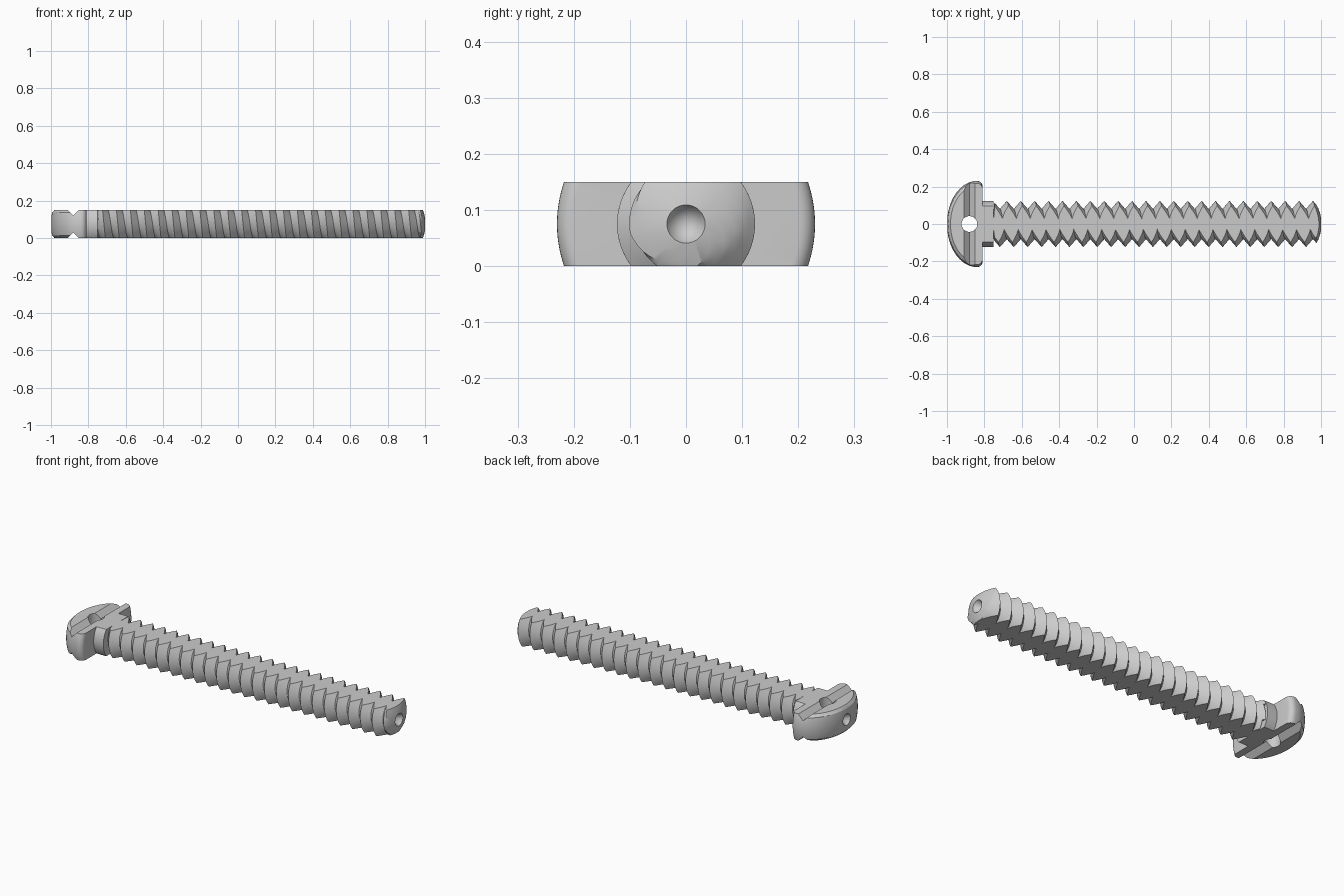
import bpy, bmesh
from math import sin, cos, pi, radians, sqrt
from mathutils import Matrix

if "Cube" in bpy.data.objects:
    bpy.data.objects.remove(bpy.data.objects["Cube"])

THICK, MID = 0.15, 0.075      # height between the flats, axis height
PITCH, CREST, ROOT = 0.0744, 0.123, 0.08
NECK_END, HOLE_X, HOLE_R = -0.75, -0.88, 0.034

steel = bpy.data.materials.new("steel grey")
steel.use_nodes = True
grey = (0.6, 0.6, 0.6, 1)
steel.diffuse_color = grey
steel.node_tree.nodes["Principled BSDF"].inputs["Base Color"].default_value = grey


def finish(bm, name):
    bmesh.ops.recalc_face_normals(bm, faces=bm.faces[:])
    mesh = bpy.data.meshes.new(name)
    bm.to_mesh(mesh)
    bm.free()
    mesh.materials.append(steel)
    ob = bpy.data.objects.new(name, mesh)
    bpy.context.collection.objects.link(ob)
    return ob


def smooth(ob):
    """Smooth the curved faces, keep machined edges sharp."""
    bpy.ops.object.select_all(action='DESELECT')
    ob.select_set(True)
    bpy.context.view_layer.objects.active = ob
    bpy.ops.object.shade_smooth_by_angle(angle=radians(32))


def layers(name, outlines):
    """Solid lofted through closed outlines of 3D points."""
    bm = bmesh.new()
    rings = [[bm.verts.new(p) for p in o] for o in outlines]
    n = len(rings[0])
    for a, b in zip(rings, rings[1:]):
        for i in range(n):
            k = (i + 1) % n
            bm.faces.new((a[i], a[k], b[k], b[i]))
    bm.faces.new(rings[0])
    bm.faces.new(rings[-1])
    return finish(bm, name)


def turned(name, profile, n=96):
    """Solid of revolution round the bolt axis from (x, radius) points."""
    return layers(name, [[(x, r * cos(2 * pi * i / n), MID + r * sin(2 * pi * i / n))
                          for i in range(n)] for x, r in profile])


def cone(name, r1, r2, depth, matrix, n=48):
    bm = bmesh.new()
    bmesh.ops.create_cone(bm, cap_ends=True, segments=n, radius1=r1, radius2=r2,
                          depth=depth, matrix=matrix)
    return finish(bm, name)


def cut(target, tool, op='DIFFERENCE'):
    mod = target.modifiers.new(op.title(), 'BOOLEAN')
    mod.operation, mod.solver, mod.object = op, 'EXACT', tool
    dg = bpy.context.evaluated_depsgraph_get()
    mesh = bpy.data.meshes.new_from_object(target.evaluated_get(dg))
    target.modifiers.remove(mod)
    target.data = mesh
    bpy.data.objects.remove(tool)


def threaded_shank(n=72, steps=8, turns=27):
    """Right-hand helical ridge with a domed tip, flattened above and below."""
    bm = bmesh.new()
    start = 0.957 - 25 * PITCH
    grid = []
    for i in range(n):
        a = 2 * pi * i / n
        col = []
        for j in range(turns * steps + 1):
            x = start + (j / steps + i / n) * PITCH
            r = ROOT + (CREST - ROOT) * abs((j % steps) * 2 / steps - 1)
            if x <= NECK_END:
                x, r = NECK_END, ROOT
            x = min(x, 1)
            r = min(r, sqrt(HOLE_R ** 2 + (1 - x) / 2.5))
            col.append(bm.verts.new((x, r * cos(a), MID + r * sin(a))))
        grid.append(col)
    # the last column joins the first, one pitch further on
    columns = grid + [grid[0][steps:]]
    for a, b in zip(columns, columns[1:]):
        for j in range(len(b) - 1):
            bm.faces.new((a[j], b[j], b[j + 1], a[j + 1]))
    bmesh.ops.remove_doubles(bm, verts=bm.verts[:], dist=0.00001)
    # flat neck end and conical centre hole
    edges = [e for e in bm.edges if e.is_boundary]
    neck, pit = (bm.verts.new((x, 0, MID)) for x in (NECK_END, 0.94))
    for e in edges:
        bm.faces.new((e.verts[0], e.verts[1], neck if e.verts[0].co.x < 0 else pit))
    # flats
    for z, up in ((0, -1), (THICK, 1)):
        bmesh.ops.bisect_plane(bm, geom=bm.verts[:] + bm.edges[:] + bm.faces[:],
                               dist=0.000001, plane_co=(0, 0, z), plane_no=(0, 0, up),
                               clear_outer=True)
        bmesh.ops.holes_fill(bm, edges=[e for e in bm.edges if e.is_boundary], sides=0)
    return finish(bm, "threaded_shank")


smooth(threaded_shank())

# Head and collar: domed face, rounded rim, plain neck
dome = [(-0.84 - 0.16 * cos(t), 0.23 * sin(t))
        for t in [0.03 + (pi / 2 - 0.03) * i / 20 for i in range(21)]]
rim = [(-0.838 + 0.028 * sin(t), 0.202 + 0.028 * cos(t))
       for t in [pi / 2 * i / 7 for i in range(8)]]
head = turned("head", dome + rim + [(-0.81, CREST), (NECK_END, CREST)])

# Flats with a chamfer along the domed edge
side = dome + [(-0.7, 0.24)]
loop = side + [(x, -y) for x, y in reversed(side)]


def outline(z, inset):
    s = 1 - inset / 0.17
    return [(-0.84 + (x + 0.84) * s if x < -0.9 else x,
             y * s if x < -0.9 else y * 1.1, z) for x, y in loop]


cut(head, layers("flats_cutter", [outline(0, 0.02), outline(0.02, 0),
                                  outline(THICK - 0.02, 0), outline(THICK, 0.02)]),
    'INTERSECT')

# V grooves across both flats
for z, d in ((0, 1), (THICK, -1)):
    tri = [(HOLE_X - 0.04, z - d * 0.01), (HOLE_X + 0.04, z - d * 0.01),
           (HOLE_X, z + d * 0.03)]
    cut(head, layers("groove_cutter", [[(x, y, h) for x, h in tri] for y in (-0.4, 0.4)]))

# Cross hole and conical centre hole in the head
cut(head, cone("cross_hole_cutter", 0.042, 0.042, 0.5,
               Matrix.Translation((HOLE_X, 0, MID))))
cut(head, cone("centre_cutter", HOLE_R, 0, 0.06, Matrix.Translation((-0.971, 0, MID))
               @ Matrix.Rotation(pi / 2, 4, 'Y')))
smooth(head)
